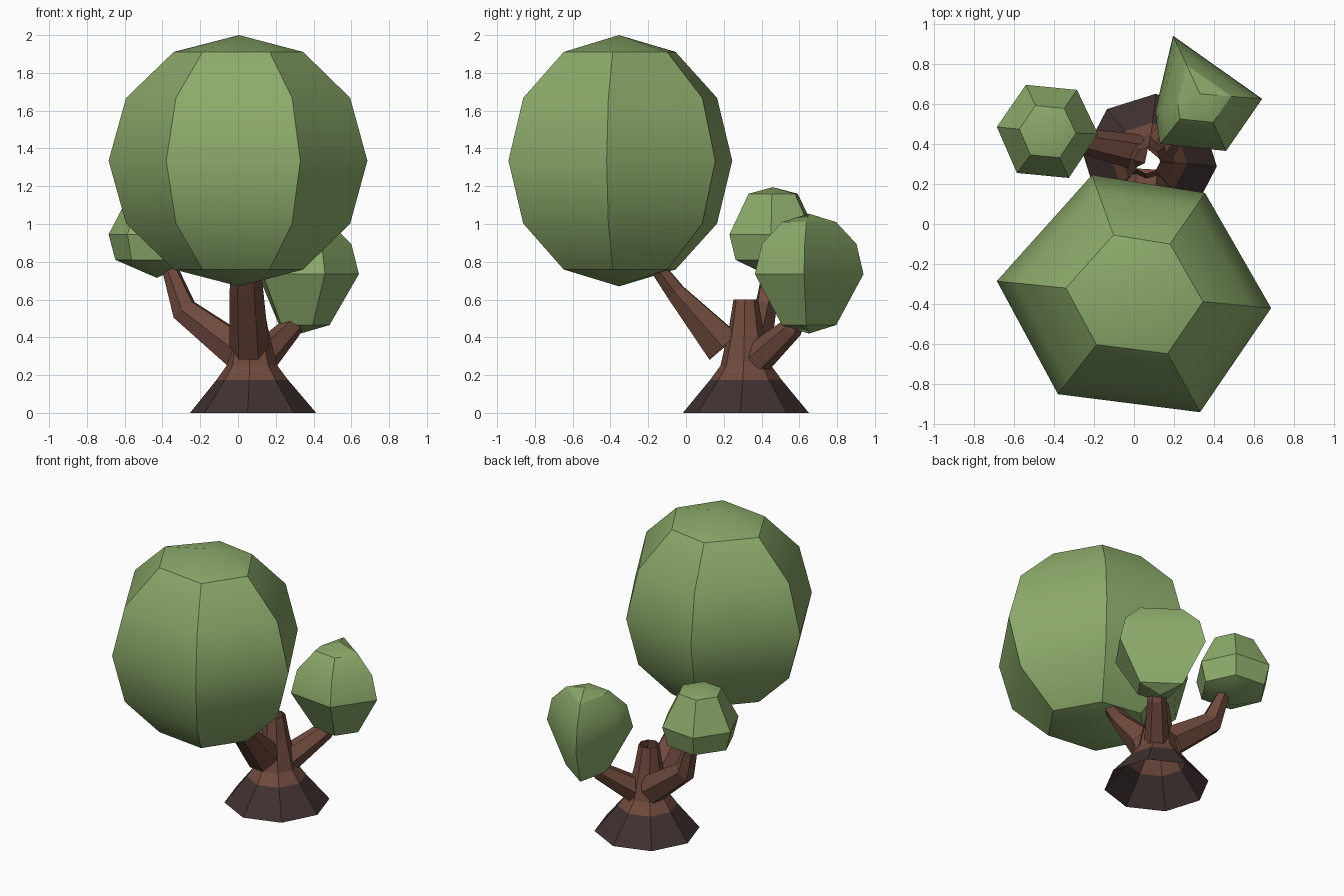
import bpy, bmesh, math
from mathutils import Vector

if "Cube" in bpy.data.objects:
    bpy.data.objects.remove(bpy.data.objects["Cube"])


def material(name, rgb):
    m = bpy.data.materials.new(name)
    m.diffuse_color = (*rgb, 1)
    m.use_nodes = True
    m.node_tree.nodes["Principled BSDF"].inputs["Base Color"].default_value = m.diffuse_color
    return m


LEAF = material("leaf green", (0.262, 0.402, 0.145))
BARK = material("bark brown", (0.165, 0.070, 0.048))
ROOT = material("dark root brown", (0.052, 0.031, 0.031))


def loft(name, rings, mats, poles=False):
    """Skin equal-length rings; close the ends with fans to their centres if asked."""
    bm = bmesh.new()
    loops = [[bm.verts.new(p) for p in ring] for ring in rings]
    n = len(loops[0])
    for a, b in zip(loops, loops[1:]):
        for i in range(n):
            j = (i + 1) % n
            bm.faces.new((a[i], a[j], b[j], b[i]))
    if poles:
        for loop, p in zip((loops[0], loops[-1]), poles):
            tip = bm.verts.new(p)
            for i in range(n):
                bm.faces.new((loop[i], loop[(i + 1) % n], tip))
    bmesh.ops.recalc_face_normals(bm, faces=bm.faces)
    me = bpy.data.meshes.new(name)
    bm.to_mesh(me)
    bm.free()
    for m in mats:
        me.materials.append(m)
    ob = bpy.data.objects.new(name, me)
    bpy.context.collection.objects.link(ob)
    return ob


def crown(name, centre, outline, bottom, top, levels):
    """Low-poly ball: the equator outline scaled about the centre at each level."""
    cx, cy = centre
    rings = [[(cx + (x - cx) * s, cy + (y - cy) * s, z) for x, y in outline]
             for z, s in levels]
    ob = loft(name, rings, [LEAF], [(cx, cy, bottom), (cx, cy, top)])
    bpy.ops.object.select_all(action='DESELECT')
    ob.select_set(True)
    bpy.context.view_layer.objects.active = ob
    bpy.ops.object.shade_smooth_by_angle(angle=math.radians(30))


def branch(name, path, sides=6):
    """Tapered tube; each path point is x, y, z, side radius, upper radius."""
    pts = [Vector(p[:3]) for p in path]
    rings = []
    for k, p in enumerate(path):
        t = (pts[min(k + 1, len(pts) - 1)] - pts[max(k - 1, 0)]).normalized()
        side = t.cross(Vector((0, 0, 1))).normalized()
        up = side.cross(t)
        rings.append([pts[k] + side * p[3] * math.cos(a) + up * p[4] * math.sin(a)
                      for a in (math.tau * (i + 0.5) / sides + (math.pi / 6)
                                for i in range(sides))])
    loft(name, rings, [BARK])


# Hollow eight-sided trunk with flared dark root
profile = [(0, 0.335), (0.175, 0.19), (0.25, 0.135), (0.45, 0.09), (0.6, 0.066)]
trunk = loft("trunk", [[(0.08 + (-0.015 * z / 0.6) + r * math.cos(a), 0.317 + r * math.sin(a), z)
                        for a in (math.radians(85 + 45 * i) for i in range(8))]
                       for z, r in profile], [BARK, ROOT])
for f in trunk.data.polygons:
    f.material_index = 1 if f.center.z < 0.17 else 0

# Three branches
branch("front_branch", [(0.06, 0.20, 0.35, 0.105, 0.115),
                        (0.045, -0.054, 0.637, 0.09, 0.057),
                        (0.04, -0.19, 0.82, 0.075, 0.04)])
branch("left_branch", [(0.01, 0.36, 0.32, 0.09, 0.105),
                       (-0.285, 0.42, 0.545, 0.06, 0.075),
                       (-0.37, 0.45, 0.79, 0.04, 0.04)])
branch("right_branch", [(0.13, 0.38, 0.29, 0.08, 0.09),
                        (0.28, 0.56, 0.45, 0.06, 0.06),
                        (0.33, 0.62, 0.56, 0.045, 0.045)])

# Three leaf crowns
crown("large_crown", (0.005, -0.355),
      [(0.685, -0.42), (0.355, 0.155), (-0.21, 0.245),
       (-0.685, -0.285), (-0.38, -0.85), (0.33, -0.94)], 0.67, 2.0,
      [(1.335 + 0.665 * math.sin(math.radians(d)), math.cos(math.radians(d)))
       for d in (-60, -30, 0, 30, 60)])
crown("small_crown", (-0.43, 0.46),
      [(-0.18, 0.45), (-0.285, 0.67), (-0.54, 0.695),
       (-0.685, 0.485), (-0.585, 0.255), (-0.325, 0.23)], 0.715, 1.195,
      [(0.81, 0.86), (0.945, 1), (1.16, 0.56)])
crown("right_crown", (0.33, 0.65),
      [(0.64, 0.625), (0.195, 0.94), (0.105, 0.56), (0.13, 0.40), (0.46, 0.365)],
      0.42, 1.055,
      [(0.465, 0.5), (0.735, 1), (0.895, 0.87), (1.01, 0.5)])
